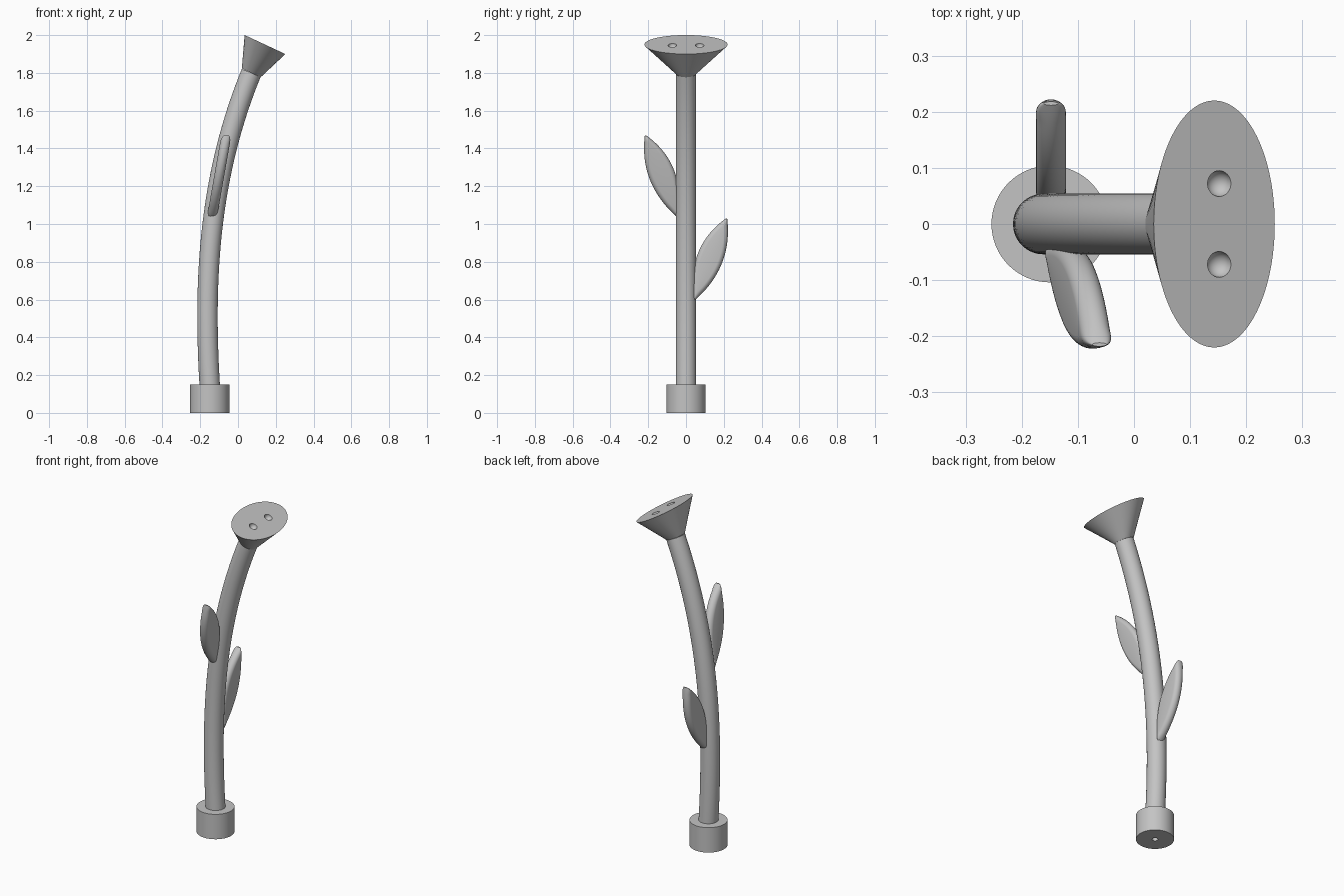
import bpy, bmesh, math
from mathutils import Vector

cube = bpy.data.objects.get("Cube")
if cube:
    bpy.data.objects.remove(cube, do_unlink=True)

grey = bpy.data.materials.new("plain_grey")
grey.use_nodes = True
colour = (0.55, 0.55, 0.55, 1)
grey.diffuse_color = colour
grey.node_tree.nodes["Principled BSDF"].inputs["Base Color"].default_value = colour


def select_only(ob):
    bpy.ops.object.select_all(action="DESELECT")
    ob.select_set(True)
    bpy.context.view_layer.objects.active = ob


def loft(name, rings):
    """Closed skin through equal-sized rings of points, capped at both ends."""
    bm = bmesh.new()
    loops = [[bm.verts.new(p) for p in ring] for ring in rings]
    n = len(loops[0])
    for a, b in zip(loops, loops[1:]):
        for i in range(n):
            j = (i + 1) % n
            bm.faces.new((a[i], a[j], b[j], b[i]))
    bm.faces.new(loops[0])
    bm.faces.new(loops[-1])
    bmesh.ops.recalc_face_normals(bm, faces=bm.faces)
    mesh = bpy.data.meshes.new(name)
    bm.to_mesh(mesh)
    bm.free()
    ob = bpy.data.objects.new(name, mesh)
    bpy.context.collection.objects.link(ob)
    mesh.materials.append(grey)
    return ob


def smooth(ob):
    select_only(ob)
    bpy.ops.object.shade_smooth_by_angle(angle=math.radians(35))


def tilted_ring(centre, tilt, rx, ry, n=64):
    """Ellipse whose normal leans from +z towards +x by the tilt angle."""
    ring = []
    for i in range(n):
        a = 2 * math.pi * i / n
        u = rx * math.cos(a)
        ring.append(Vector(centre) + Vector((u * math.cos(tilt), ry * math.sin(a), -u * math.sin(tilt))))
    return ring


def cut(ob, cutter):
    cutter.hide_render = True
    mod = ob.modifiers.new("hole", "BOOLEAN")
    mod.operation = "DIFFERENCE"
    mod.solver = "EXACT"
    mod.object = cutter
    select_only(ob)
    bpy.ops.object.modifier_apply(modifier=mod.name)
    bpy.data.objects.remove(cutter, do_unlink=True)


# Round foot with a small socket underneath
foot = loft("foot", [tilted_ring((-0.15, 0, z), 0, 0.104, 0.104) for z in (0, 0.15)])
bpy.ops.mesh.primitive_cylinder_add(vertices=32, radius=0.016, depth=0.16, location=(-0.15, 0, 0))
cut(foot, bpy.context.object)
smooth(foot)

# Bowed stem
START, END = Vector((-0.15, 0, 0.15)), Vector((0.07, 0, 1.80))
HEIGHT = END.z - START.z


def stem_x(z):
    t = (z - START.z) / HEIGHT
    return (START.x + (END.x - START.x) * t * t * (3 - 2 * t)
            - 0.06 * HEIGHT * t * (1 - t) ** 2 - 0.41 * HEIGHT * t * t * (1 - t))


rings = []
STEPS = 40
for i in range(STEPS + 1):
    z = 0.13 + (END.z - 0.13) * i / STEPS
    lean = math.atan((stem_x(z + 0.001) - stem_x(z - 0.001)) / 0.002)
    rings.append(tilted_ring((stem_x(z), 0, z), lean, 0.054, 0.054))
smooth(loft("stem", rings))

# Flared oval mounting head with two dimples
TILT = math.radians(25)
RIM = Vector((0.143, 0, 1.95))
head = loft("flared_head", [tilted_ring(END, TILT, 0.055, 0.055, 96),
                            tilted_ring(RIM, TILT, 0.119, 0.22, 96)])
for side in (-1, 1):
    spot = RIM + Vector((0.009, side * 0.072, -0.004))
    bpy.ops.mesh.primitive_uv_sphere_add(segments=32, ring_count=16, radius=0.023, location=spot,
                                         rotation=(0, TILT, 0))
    cut(head, bpy.context.object)
smooth(head)


# Leaves: thick rounded blades between an outer and an inner curve
def bezier(a, b, c, t):
    return Vector(a) * (1 - t) ** 2 + Vector(b) * 2 * t * (1 - t) + Vector(c) * t * t


def leaf(name, side, lift, x_at):
    thick, rings, steps, n = 0.0265, [], 40, 32
    for i in range(steps + 1):
        t = 0.5 - 0.5 * math.cos(math.pi * (0.02 + 0.96 * i / steps))
        outer = bezier((0.04, 0.59), (0.25, 0.77), (0.218, 1.03), t)
        inner = bezier((0.04, 0.59), (0, 0.88), (0.212, 1.03), t)
        mid, half = (outer + inner) / 2, (outer - inner).length / 2
        across = (outer - inner).normalized()
        k = min(1, half / thick)
        depth = thick * math.sqrt(1 - (1 - k) ** 2)
        round_r = min(thick, half)
        ring = []
        for j in range(n):
            a = 2 * math.pi * (j + 0.5) / n
            w = math.copysign(half - round_r, math.cos(a)) + round_r * math.cos(a)
            p = mid + across * w
            z = p.y + lift
            ring.append((x_at(z) + depth * math.sin(a), side * p.x, z))
        rings.append(ring)
    smooth(loft(name, rings))


leaf("back_leaf", 1, 0, lambda z: -0.148)
leaf("front_leaf", -1, 0.44, lambda z: -0.132 + 0.176 * (z - 1.07))
